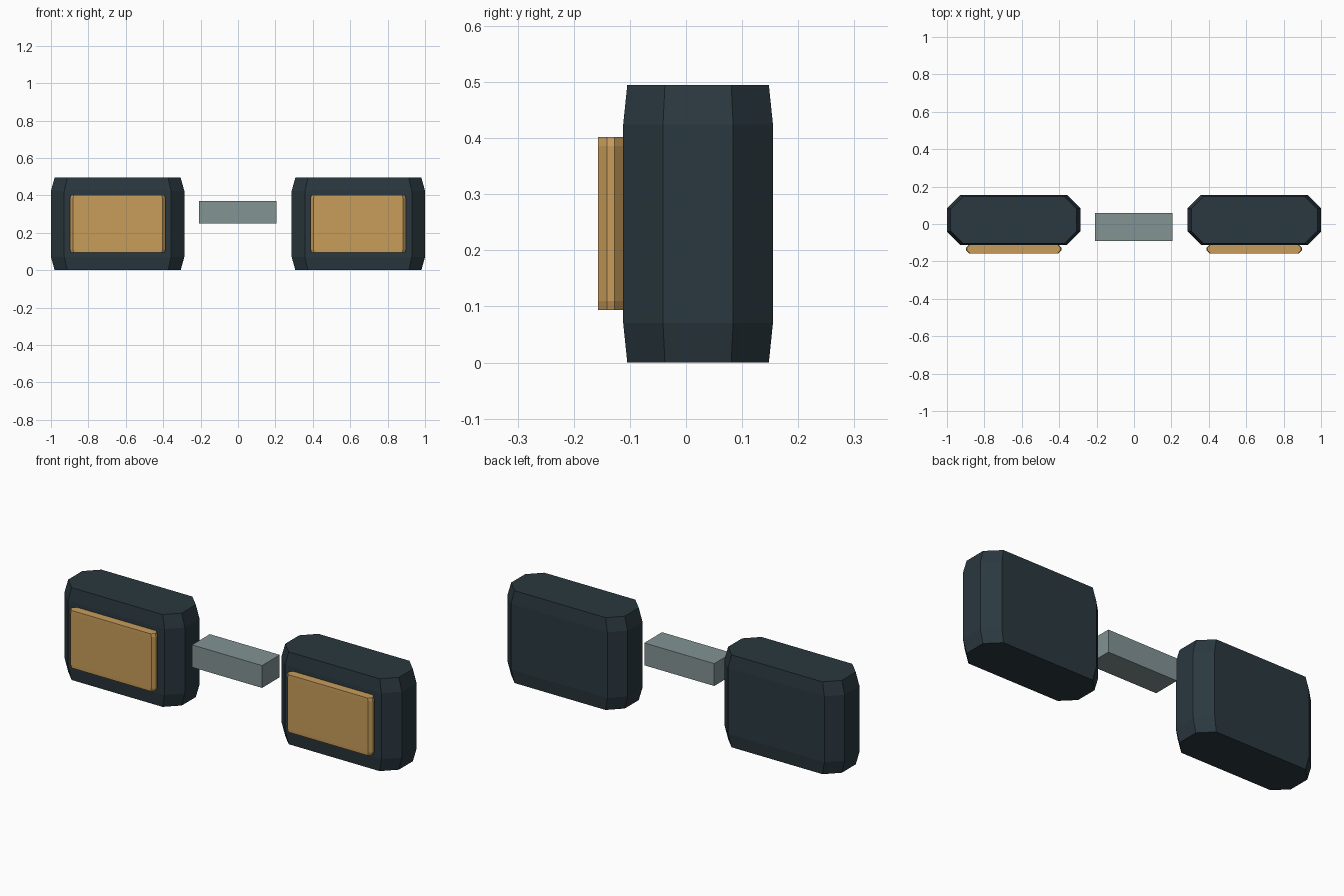
import bpy, bmesh

if "Cube" in bpy.data.objects:
    bpy.data.objects.remove(bpy.data.objects["Cube"])


def material(name, rgb):
    """Flat material from 0-255 sRGB values."""
    def lin(c):
        c /= 255
        return c / 12.92 if c <= 0.04045 else ((c + 0.055) / 1.055) ** 2.4
    m = bpy.data.materials.new(name)
    m.diffuse_color = (*[lin(c) for c in rgb], 1)
    m.use_nodes = True
    m.node_tree.nodes["Principled BSDF"].inputs["Base Color"].default_value = m.diffuse_color
    return m


def add_object(name, bm, mat):
    bmesh.ops.recalc_face_normals(bm, faces=bm.faces)
    me = bpy.data.meshes.new(name)
    bm.to_mesh(me)
    bm.free()
    me.materials.append(mat)
    bpy.context.collection.objects.link(bpy.data.objects.new(name, me))


def chamfered_block(name, x, y, z, cut, scale, mat):
    """Upright octagonal block whose top and bottom bands taper inwards."""
    cx, cy = sum(x) / 2, sum(y) / 2
    hx, hy = (x[1] - x[0]) / 2, (y[1] - y[0]) / 2
    plan = [(hx, -hy + cut), (hx, hy - cut), (hx - cut, hy), (-hx + cut, hy),
            (-hx, hy - cut), (-hx, -hy + cut), (-hx + cut, -hy), (hx - cut, -hy)]
    levels = [(z[0], scale), (z[0] + cut, 1), (z[1] - cut, 1), (z[1], scale)]
    bm = bmesh.new()
    rings = [[bm.verts.new((cx + px * s, cy + py * s, h)) for px, py in plan]
             for h, s in levels]
    for a, b in zip(rings, rings[1:]):
        for i in range(8):
            j = (i + 1) % 8
            bm.faces.new((a[i], a[j], b[j], b[i]))
    bm.faces.new(rings[0][::-1])
    bm.faces.new(rings[-1])
    add_object(name, bm, mat)


dark = material("dark slate", (42, 56, 63))
gold = material("warm gold", (200, 157, 91))
grey = material("pale grey green", (130, 147, 148))

# Pair of pods, each with a raised front panel
for side, s in (("left", -1), ("right", 1)):
    chamfered_block(side + "_pod", sorted((s * 0.287, s * 1.0)), (-0.112, 0.155),
                    (0, 0.495), 0.071, 0.945, dark)
    chamfered_block(side + "_front_panel", sorted((s * 0.388, s * 0.898)),
                    (-0.157, -0.111), (0.094, 0.402), 0.016, 0.98, gold)

# Connecting bar between the pods
bm = bmesh.new()
bmesh.ops.create_cube(bm, size=1)
bmesh.ops.scale(bm, vec=(0.415, 0.15, 0.12), verts=bm.verts)
bmesh.ops.translate(bm, vec=(-0.002, -0.015, 0.311), verts=bm.verts)
add_object("centre_bar", bm, grey)
